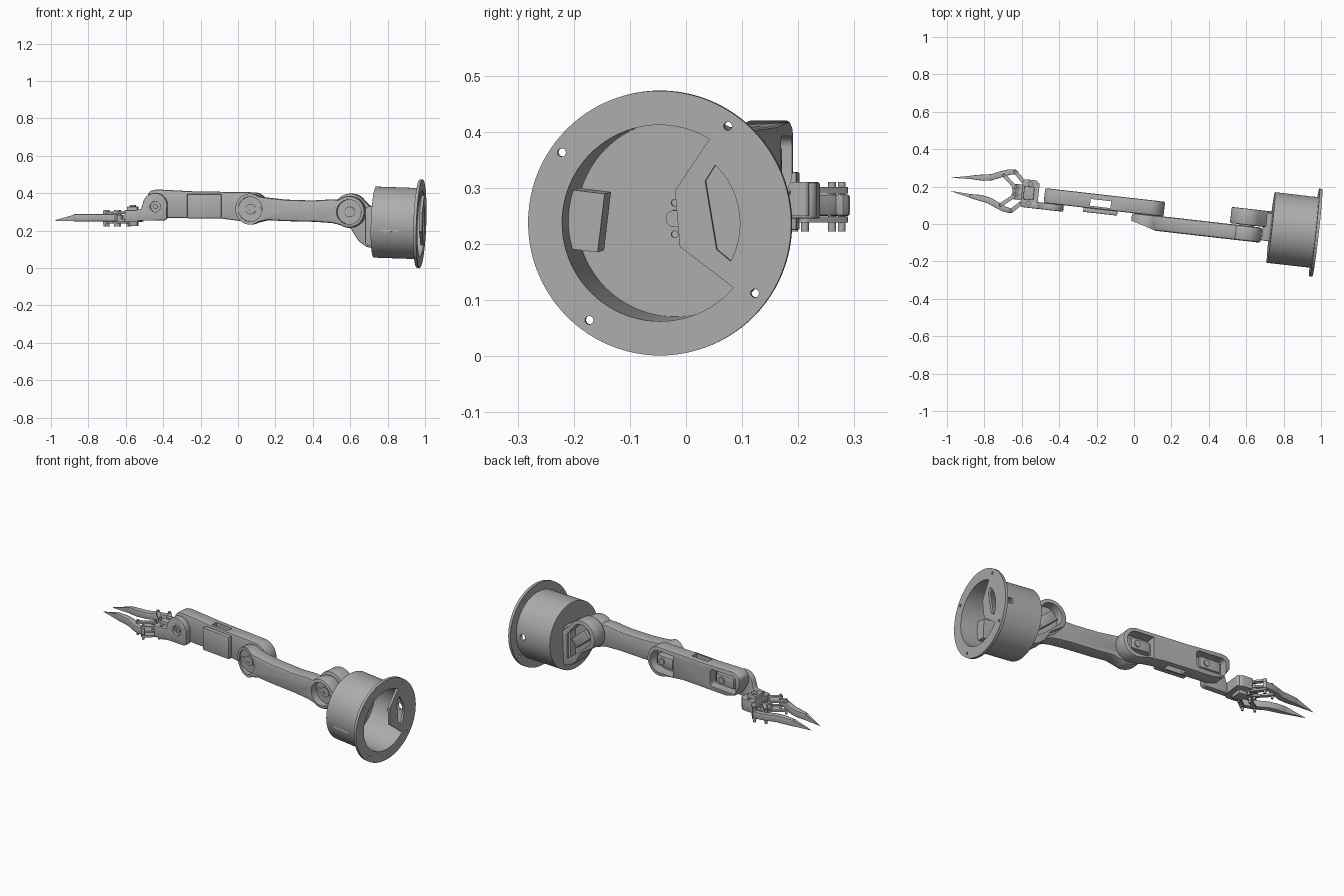
import bpy, bmesh
from math import radians, cos, sin, atan2, hypot
from mathutils import Matrix

old = bpy.data.objects.get("Cube")
if old:
    bpy.data.objects.remove(old)

grey = bpy.data.materials.new("plain grey")
grey.use_nodes = True
GREY = (0.42, 0.42, 0.42, 1)
grey.diffuse_color = GREY
grey.node_tree.nodes["Principled BSDF"].inputs["Base Color"].default_value = GREY

# Arm frame (turned about z) and base frame (also tipped slightly)
ARM = Matrix.Rotation(radians(-6.5), 4, 'Z')
BASE = Matrix.Translation((0.98, -0.047, 0.237)) @ ARM @ Matrix.Rotation(radians(2), 4, 'Y')
PLACE = {'x': lambda p, t: (t, p[0], p[1]),
         'y': lambda p, t: (p[0], t, p[1]),
         'z': lambda p, t: (p[0], p[1], t)}
parts = []


def finish(bm, name, frame):
    bm.transform(frame)
    bmesh.ops.recalc_face_normals(bm, faces=bm.faces)
    mesh = bpy.data.meshes.new(name)
    bm.to_mesh(mesh)
    bm.free()
    mesh.materials.append(grey)
    ob = bpy.data.objects.new(name, mesh)
    bpy.context.collection.objects.link(ob)
    parts.append(ob)
    return ob


def apply(ob, mod):
    bpy.context.view_layer.objects.active = ob
    bpy.ops.object.modifier_apply(modifier=mod.name)


def prism(name, pts, axis, lo, hi, frame=ARM, bevel=0):
    """Extrude a flat outline along one axis of the frame."""
    bm = bmesh.new()
    a = [bm.verts.new(PLACE[axis](p, lo)) for p in pts]
    b = [bm.verts.new(PLACE[axis](p, hi)) for p in pts]
    bm.faces.new(a)
    bm.faces.new(b[::-1])
    for i in range(len(pts)):
        j = (i + 1) % len(pts)
        bm.faces.new((a[i], b[i], b[j], a[j]))
    ob = finish(bm, name, frame)
    if bevel:
        mod = ob.modifiers.new("bevel", 'BEVEL')
        mod.width, mod.segments, mod.limit_method = bevel, 2, 'ANGLE'
        mod.angle_limit = radians(45)
        apply(ob, mod)
    return ob


def cut(ob, *cutters):
    for c in cutters:
        mod = ob.modifiers.new("cut", 'BOOLEAN')
        mod.operation, mod.solver, mod.object = 'DIFFERENCE', 'EXACT', c
        apply(ob, mod)
        parts.remove(c)
        bpy.data.objects.remove(c)


def arc(cx, cy, r, a0, a1, n=24):
    return [(cx + r * cos(radians(a0 + (a1 - a0) * i / n)),
             cy + r * sin(radians(a0 + (a1 - a0) * i / n))) for i in range(n + 1)]


def disc(cx, cy, r, n=40):
    return arc(cx, cy, r, 0, 360, n)[:-1]


def rect(x0, x1, y0, y1, r=0.0):
    if not r:
        return [(x0, y0), (x1, y0), (x1, y1), (x0, y1)]
    return (arc(x0 + r, y0 + r, r, 180, 270, 6) + arc(x1 - r, y0 + r, r, 270, 360, 6)
            + arc(x1 - r, y1 - r, r, 0, 90, 6) + arc(x0 + r, y1 - r, r, 90, 180, 6))


# Base: flanged cup with floor, bolt holes and a side hole
bm = bmesh.new()
outline = [(-0.235, 0), (-0.235, 0.175), (0, 0.175), (0, 0.236), (-0.016, 0.236),
           (-0.016, 0.19), (-0.25, 0.19), (-0.25, 0)]
N = 96
rings = [[bm.verts.new((t, r * cos(radians(360 * i / N)), r * sin(radians(360 * i / N))))
          for i in range(N)] if r else [bm.verts.new((t, 0, 0))] for t, r in outline]
for p, q in zip(rings, rings[1:]):
    for i in range(N):
        j = (i + 1) % N
        loop = [p[i % len(p)], p[j % len(p)], q[j % len(q)], q[i % len(q)]]
        bm.faces.new(list(dict.fromkeys(loop)))
base = finish(bm, "base_cup", BASE)
cut(base, *[prism("hole", disc(y, z, 0.0075, 16), 'x', -0.05, 0.05, BASE)
            for y, z in [(0.123, 0.173), (-0.175, 0.126), (-0.127, -0.173), (0.17, -0.125)]])
cut(base, *[prism("hole", disc(0, z, 0.006, 16), 'x', -0.3, -0.2, BASE) for z in (-0.028, 0.028)])
cut(base, prism("hole", disc(-0.06, 0, 0.018), 'y', 0.15, 0.25, BASE))
prism("floor_hub", disc(0, 0, 0.015), 'x', -0.24, -0.228, BASE)

# Cover sector flush with the flange, with its curved slot
cover = prism("base_cover", [(0.036, -0.042), (0.028, 0.058)] + arc(0, 0, 0.177, 59, -41)[::1],
              'x', -0.015, 0, BASE)
cut(cover, prism("slot", [(0.102, -0.047), (0.082, 0.075)] + arc(0, 0, 0.144, 46, -28, 16),
                 'x', -0.05, 0.05, BASE))
prism("base_connector", rect(-0.18, -0.115, -0.07, 0.035), 'x', -0.2, -0.1,
      BASE @ Matrix.Rotation(radians(-7), 4, 'X'))

# Shoulder: turning foot and servo housing beside the upper arm
prism("shoulder_foot", rect(0.685, 0.737, 0.12, 0.33, 0.02), 'y', -0.01, 0.14, bevel=0.004)
shoulder = prism("shoulder_housing", arc(0.597, 0.31, 0.088, 50, 215)
                 + [(0.6, 0.21), (0.64, 0.145), (0.68, 0.115), (0.737, 0.1), (0.737, 0.3), (0.69, 0.34)],
                 'y', 0.063, 0.15, bevel=0.006)
cut(shoulder, prism("pocket", arc(0.6, 0.31, 0.065, 45, 215) + [(0.63, 0.2), (0.7, 0.15), (0.7, 0.29)],
                    'y', 0.1, 0.2))
TILT = ARM @ Matrix.Translation((0.61, 0, 0.29)) @ Matrix.Rotation(radians(40), 4, 'Y')
prism("shoulder_servo", rect(-0.05, 0.07, -0.028, 0.028), 'y', 0.09, 0.138, TILT, 0.003)
prism("shoulder_servo_ears", rect(-0.065, 0.085, -0.028, 0.028), 'y', 0.112, 0.12, TILT)
prism("shoulder_axle", disc(0.599, 0.3, 0.04), 'y', 0.05, 0.07)

# Upper arm: two round ends and a waisted bar
upper = prism("upper_arm", arc(0.066, 0.315, 0.083, 55, 300, 32)
              + [(0.16, 0.256), (0.25, 0.251), (0.42, 0.247), (0.51, 0.24)]
              + arc(0.599, 0.3, 0.085, -125, 130, 32)
              + [(0.5, 0.367), (0.4, 0.361), (0.25, 0.366), (0.16, 0.376)],
              'y', -0.023, 0.058, bevel=0.012)
cut(upper, prism("chamfer", [(-0.1, -0.05), (0.12, -0.05), (0.12, -0.023), (-0.03, 0.02), (-0.1, 0.02)],
                 'z', 0.1, 0.5))
for x, z in ((0.066, 0.315), (0.599, 0.3)):
    cut(upper, prism("recess", disc(x, z, 0.066), 'y', -0.1, 0.018))
    horn = prism("joint_horn", disc(x, z, 0.028), 'y', 0.01, 0.028)
    cut(horn, prism("hole", disc(x, z, 0.009, 16), 'y', 0, 0.022))
    prism("horn_arm", rect(x - 0.058, x + 0.058, z - 0.011, z + 0.011, 0.01), 'y', 0.012, 0.022)
prism("elbow_axle", disc(0.066, 0.315, 0.045), 'y', 0.05, 0.07)

# Forearm: long shell with a servo pocket at each end and a through window
forearm = prism("forearm", arc(0.068, 0.322, 0.084, -110, 80, 24)
                + [(-0.05, 0.407), (-0.25, 0.41), (-0.445, 0.42), (-0.475, 0.413), (-0.493, 0.395),
                   (-0.493, 0.345), (-0.455, 0.285), (-0.4, 0.268), (-0.1, 0.265), (0, 0.252)],
                'y', 0.057, 0.137, bevel=0.008)
cut(forearm,
    prism("pocket", arc(0.068, 0.322, 0.062, -90, 90) + [(-0.03, 0.384), (-0.03, 0.26)], 'y', 0.08, 0.2),
    prism("pocket", rect(-0.468, -0.29, 0.293, 0.392, 0.02), 'y', 0.08, 0.2),
    prism("window", rect(-0.245, -0.135, 0.07, 0.107), 'z', 0.2, 0.5))
prism("forearm_cover", rect(-0.278, -0.095, 0.266, 0.395), 'y', 0.034, 0.06, bevel=0.004)
for label, x, z, w in (("elbow", 0.04, 0.322, 0.055), ("wrist", -0.38, 0.342, 0.06)):
    prism(label + "_servo", rect(x - w, x + w, z - 0.03, z + 0.03), 'y', 0.075, 0.122, bevel=0.003)
    prism(label + "_servo_ears", rect(x - w - 0.014, x + w + 0.014, z - 0.03, z + 0.03), 'y', 0.1, 0.107)
    prism(label + "_servo_cap", disc(x + 0.02, z, 0.018), 'y', 0.115, 0.128)

# Wrist: round-topped bracket leading down to the palm
wrist = prism("wrist_bracket", arc(-0.45, 0.335, 0.066, -10, 165)
              + [(-0.525, 0.315), (-0.56, 0.31), (-0.56, 0.252), (-0.4, 0.255), (-0.385, 0.265)],
              'y', 0.022, 0.058, bevel=0.005)
cut(wrist, prism("recess", disc(-0.448, 0.328, 0.028), 'y', 0, 0.038))
prism("wrist_horn", disc(-0.448, 0.328, 0.012), 'y', 0.028, 0.045)
prism("wrist_bridge", rect(-0.555, -0.525, 0.03, 0.16, 0.008), 'z', 0.25, 0.31)

# Palm: body, servo and pivot plate, in a frame centred on the gripper line
GRIP = ARM @ Matrix.Translation((0, 0.1, 0))
palm = prism("palm", rect(-0.615, -0.535, -0.078, 0.072, 0.015), 'z', 0.245, 0.31, GRIP, 0.004)
cut(palm, *[prism("hole", disc(-0.575, y, 0.011, 16), 'z', 0.28, 0.4, GRIP) for y in (-0.055, 0.05)])
prism("palm_servo", rect(-0.605, -0.55, -0.035, 0.035), 'z', 0.225, 0.328, GRIP, 0.003)
prism("palm_servo_cap", disc(-0.578, 0.01, 0.016), 'z', 0.32, 0.336, GRIP)
prism("pivot_plate", rect(-0.665, -0.6, -0.042, 0.042, 0.015), 'z', 0.25, 0.262, GRIP)


def link(name, p, q, r, lo, hi, frame):
    """Round-ended bar between two pivots."""
    dx, dy = q[0] - p[0], q[1] - p[1]
    turn = Matrix.Translation((p[0], p[1], 0)) @ Matrix.Rotation(atan2(dy, dx), 4, 'Z')
    prism(name, arc(0, 0, r, 90, 270, 10) + arc(hypot(dx, dy), 0, r, -90, 90, 10),
          'z', lo, hi, frame @ turn)


# Two mirrored fingers with their links and pins
for side, s in (("left", 1), ("right", -1)):
    F = GRIP @ Matrix.Scale(s, 4, (0, 1, 0))
    prism(side + "_finger", [(-0.89, 0.06), (-0.84, 0.07), (-0.79, 0.078), (-0.74, 0.1), (-0.7, 0.114),
                             (-0.66, 0.117), (-0.645, 0.108), (-0.655, 0.094), (-0.69, 0.086),
                             (-0.73, 0.068), (-0.78, 0.046), (-0.83, 0.038), (-0.89, 0.04)],
          'z', 0.25, 0.288, F, 0.004)
    # pointed claw
    bm = bmesh.new()
    root = [bm.verts.new(v) for v in ((-0.885, 0.04, 0.252), (-0.885, 0.06, 0.252),
                                      (-0.885, 0.06, 0.286), (-0.885, 0.04, 0.286))]
    tip = bm.verts.new((-1.002, 0.035, 0.253))
    bm.faces.new(root)
    for i in range(4):
        bm.faces.new((root[i], root[(i + 1) % 4], tip))
    finish(bm, side + "_claw", F)
    for lo in (0.238, 0.29):
        link(side + "_outer_link", (-0.6, 0.045), (-0.66, 0.104), 0.011, lo, lo + 0.011, F)
        link(side + "_inner_link", (-0.65, 0.02), (-0.72, 0.08), 0.01, lo, lo + 0.011, F)
    for x, y in ((-0.6, 0.045), (-0.66, 0.104), (-0.65, 0.02), (-0.72, 0.08)):
        prism(side + "_pin", disc(x, y, 0.007, 16), 'z', 0.222, 0.31, F)
    prism(side + "_gear", disc(-0.65, 0.02, 0.019, 20), 'z', 0.262, 0.284, F)

# Smooth round surfaces, keep edges sharp
bpy.ops.object.select_all(action='DESELECT')
for ob in parts:
    ob.select_set(True)
bpy.context.view_layer.objects.active = parts[0]
bpy.ops.object.shade_smooth_by_angle(angle=radians(30))
